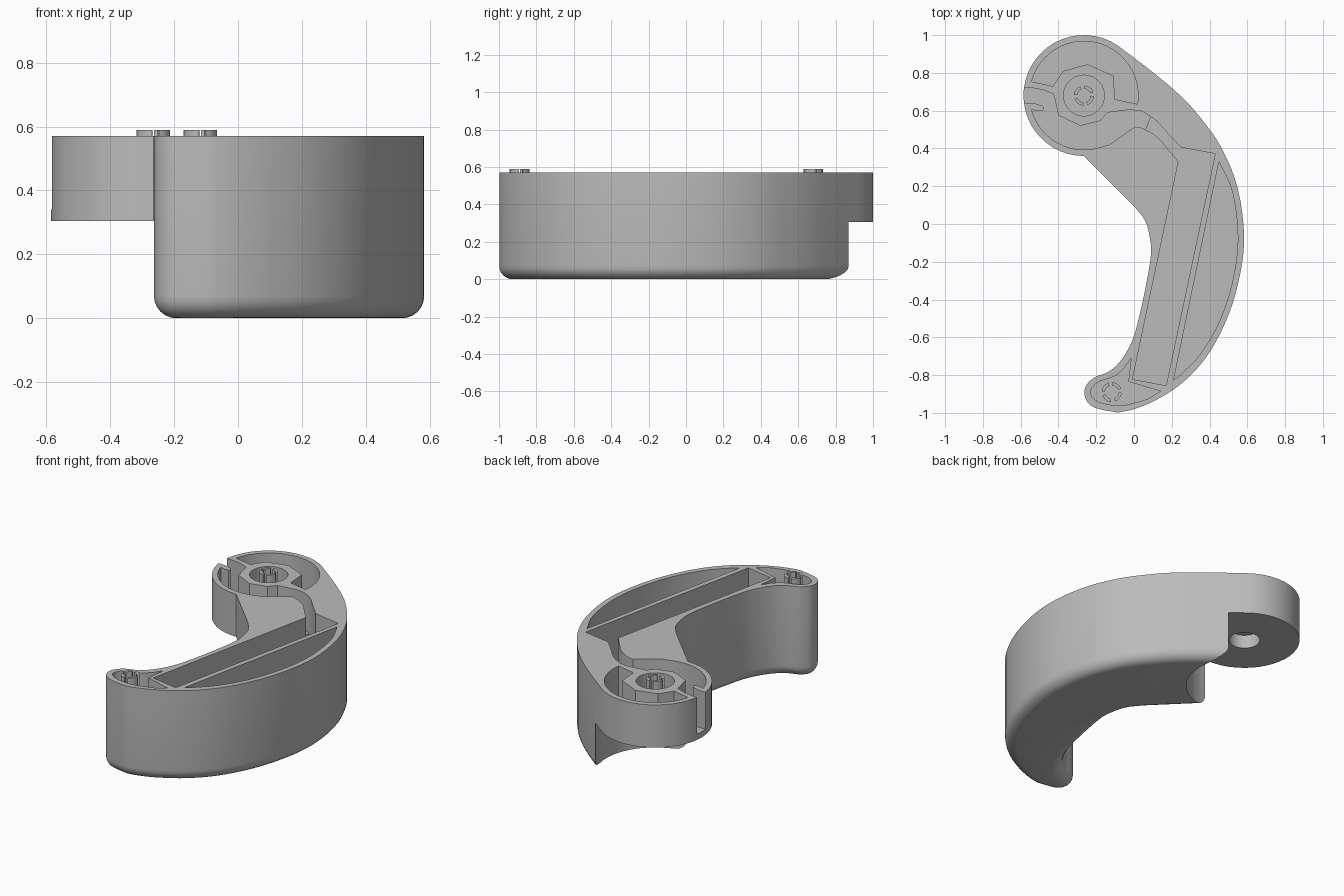
import bpy, bmesh, math
from mathutils import Vector

if "Cube" in bpy.data.objects:
    bpy.data.objects.remove(bpy.data.objects["Cube"])

HUB, FOOT = Vector((-0.265, 0.68)), Vector((-0.118, -0.89))
TOP, FLOOR, HUB_FLOOR, HUB_BASE = 0.57, 0.05, 0.34, 0.305

grey = bpy.data.materials.new("light_grey")
grey.diffuse_color = (0.5, 0.5, 0.5, 1)
grey.use_nodes = True
grey.node_tree.nodes["Principled BSDF"].inputs["Base Color"].default_value = grey.diffuse_color


def arc(c, r, a0, a1, n):
    return [Vector((c[0] + r * math.cos(math.radians(a0 + (a1 - a0) * i / n)),
                    c[1] + r * math.sin(math.radians(a0 + (a1 - a0) * i / n)))) for i in range(n + 1)]


def spline(pts, n=4):
    """Smooth curve through the points."""
    p = [Vector(q) for q in pts]
    p = [2 * p[0] - p[1]] + p + [2 * p[-1] - p[-2]]
    out = []
    for i in range(1, len(p) - 2):
        a, b, c, d = p[i - 1:i + 3]
        for k in range(n):
            t = k / n
            out.append(0.5 * (2 * b + (c - a) * t + (2 * a - 5 * b + 4 * c - d) * t * t
                              + (3 * b - a - 3 * c + d) * t ** 3))
    return out + [p[-2]]


def area(pts):
    return sum(a[0] * b[1] - b[0] * a[1] for a, b in zip(pts, pts[1:] + pts[:1]))


def inset(pts, d):
    """Move a counter-clockwise outline inwards by d."""
    out = []
    for i, p in enumerate(pts):
        e0 = (p - pts[i - 1]).normalized()
        e1 = (pts[(i + 1) % len(pts)] - p).normalized()
        n0, n1 = Vector((-e0.y, e0.x)), Vector((-e1.y, e1.x))
        out.append(p + (n0 + n1) * (d / max(0.5, 1 + n0.dot(n1))))
    return out


def loft(name, layers):
    """Closed solid through a list of (outline, z)."""
    bm = bmesh.new()
    rings = [[bm.verts.new((p[0], p[1], z)) for p in pts] for pts, z in layers]
    n = len(rings[0])
    for lo, hi in zip(rings, rings[1:]):
        for i in range(n):
            j = (i + 1) % n
            bm.faces.new((lo[i], lo[j], hi[j], hi[i]))
    bm.faces.new(rings[0][::-1])
    bm.faces.new(rings[-1])
    bmesh.ops.recalc_face_normals(bm, faces=bm.faces)
    me = bpy.data.meshes.new(name)
    bm.to_mesh(me)
    bm.free()
    me.materials.append(grey)
    ob = bpy.data.objects.new(name, me)
    bpy.context.collection.objects.link(ob)
    return ob


def prism(name, pts, z0, z1):
    pts = [Vector(p) for p in pts]
    if area(pts) < 0:
        pts.reverse()
    return loft(name, [(pts, z0), (pts, z1)])


def cut(ob, pts, z0, z1):
    cutter = prism("cutter", pts, z0, z1)
    cutter.hide_render = True
    m = ob.modifiers.new("cut", 'BOOLEAN')
    m.operation, m.solver, m.object = 'DIFFERENCE', 'EXACT', cutter
    bpy.context.view_layer.objects.active = ob
    bpy.ops.object.modifier_apply(modifier=m.name)
    bpy.data.objects.remove(cutter)


def smooth(ob):
    bpy.ops.object.select_all(action='DESELECT')
    ob.select_set(True)
    bpy.context.view_layer.objects.active = ob
    bpy.ops.object.shade_smooth_by_angle(angle=math.radians(30))


# curved body: inner edge, foot, outer sweep, then the hub circle
inner = spline([(0, 0.095), (0.06, 0.016), (0.085, -0.08), (0.09, -0.16), (0.07, -0.29),
                (0.03, -0.48), (-0.01, -0.62), (-0.075, -0.73), (-0.14, -0.785), (-0.205, -0.81),
                (-0.25, -0.85), (-0.263, -0.895), (-0.245, -0.945), (-0.195, -0.977), (-0.085, -0.998)])
outer = spline([(-0.085, -0.998), (0, -0.98), (0.11, -0.935), (0.245, -0.85), (0.375, -0.715),
                (0.48, -0.53), (0.55, -0.32), (0.583, -0.08), (0.55, 0.185), (0.465, 0.4),
                (0.35, 0.565), (0.245, 0.68), (0.11, 0.795), (-0.02, 0.895)])
outline = inner + outer[1:] + arc(HUB, 0.32, 48, 270, 28)
R = 0.07
layers = [(inset(outline, R * (1 - math.sin(a))), R * (1 - math.cos(a)))
          for a in (math.radians(15 * k) for k in range(6))]
body = loft("curved_body", layers + [(outline, R), (outline, TOP)])

# clearance under the hub
cut(body, arc(HUB, 0.337, 0, 354, 59), -0.2, HUB_BASE)

# crescent pocket behind the straight rib
crescent = [(0.21, -0.825)] + spline([(0.25, -0.795), (0.35, -0.69), (0.45, -0.52), (0.52, -0.31),
                                      (0.55, -0.08), (0.522, 0.165), (0.45, 0.33)])
cut(body, crescent, FLOOR, 1)

# long deep channel with the curved passage leading to the hub
channel = ([(0.43, 0.372), (0.17, -0.855), (-0.008, -0.822), (0.235, 0.33), (0.14, 0.445), (0.105, 0.475),
            (0.062, 0.499), (0.09, 0.568), (0.12, 0.545), (0.16, 0.5), (0.25, 0.405)])
cut(body, channel, FLOOR, 1)

# lower hub pocket with the hooked slot through the side
lower = ([(-0.65, 0.722), (-0.55, 0.722), (-0.48, 0.71), (-0.425, 0.687), (-0.40, 0.575), (-0.285, 0.52),
          (-0.18, 0.545), (-0.14, 0.59), (-0.02, 0.605), (0.04, 0.597), (0.09, 0.568), (0.1, 0.53),
          (0.062, 0.499), (0.03, 0.513), (0.005, 0.515), (-0.06, 0.47), (-0.13, 0.42)]
         + arc(HUB, 0.287, 285, 195, 12)
         + [(-0.51, 0.597), (-0.485, 0.597), (-0.475, 0.612), (-0.485, 0.625), (-0.53, 0.64), (-0.65, 0.645)])
cut(body, lower, HUB_FLOOR, 1)

# upper hub pocket
upper = (arc(HUB, 0.287, 165, -9, 24)
         + [(-0.1, 0.66), (-0.11, 0.785), (-0.245, 0.845), (-0.375, 0.81), (-0.43, 0.73)])
cut(body, upper, HUB_FLOOR, 1)

# foot pocket
foot = ([(-0.015, -0.71), (-0.03, -0.835), (0.14, -0.885)]
        + spline([(0.075, -0.925), (0, -0.948), (-0.085, -0.962), (-0.19, -0.94), (-0.23, -0.893),
                  (-0.195, -0.84), (-0.1, -0.805), (-0.05, -0.76)]))
cut(body, foot, FLOOR, 1)

# hub bores, above and below a thin web
cut(body, arc(HUB, 0.108, 0, 350, 35), 0.42, 1)
cut(body, arc(HUB, 0.09, 0, 350, 35), 0, 0.39)
smooth(body)

# slotted posts
for label, c, z0 in (("hub", HUB, 0.41), ("foot", FOOT, FLOOR - 0.01)):
    for k in range(4):
        a = 20 + 90 * k
        ob = prism(f"{label}_post_{k + 1}", arc(c, 0.053, a, a + 66, 6) + arc(c, 0.036, a + 66, a, 6), z0, 0.59)
        smooth(ob)
